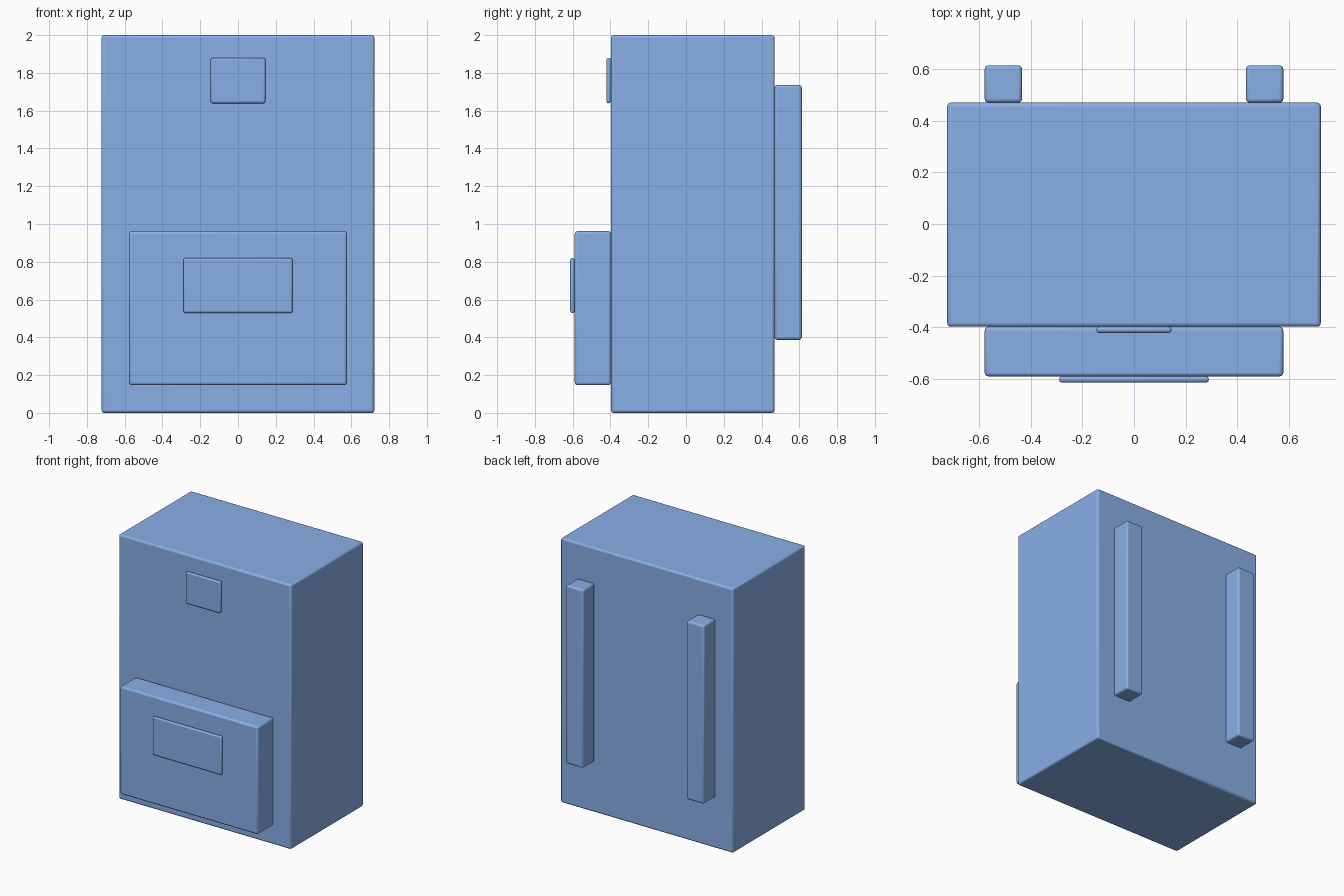
import bpy

if "Cube" in bpy.data.objects:
    bpy.data.objects.remove(bpy.data.objects["Cube"])

# Blue fabric shared by every part
fabric = bpy.data.materials.new("blue_fabric")
fabric.diffuse_color = (0.25, 0.43, 0.8, 1)
fabric.use_nodes = True
fabric.node_tree.nodes["Principled BSDF"].inputs["Base Color"].default_value = fabric.diffuse_color


def block(name, x, y, z, bevel=0.014):
    """Softly bevelled box from (min, max) ranges on each axis."""
    bpy.ops.mesh.primitive_cube_add(size=1)
    ob = bpy.context.object
    ob.name = name
    ranges = (x, y, z)
    for v in ob.data.vertices:
        v.co = [r[1] if c > 0 else r[0] for c, r in zip(v.co, ranges)]
    mod = ob.modifiers.new("soft_edges", 'BEVEL')
    mod.width = bevel
    mod.segments = 3
    ob.data.materials.append(fabric)
    bpy.ops.object.shade_smooth_by_angle()
    return ob


# Main bag
block("bag_body", (-0.722, 0.722), (-0.397, 0.469), (0, 2))

# Front pocket and its flap patch
block("front_pocket", (-0.577, 0.577), (-0.589, -0.397), (0.147, 0.962))
block("pocket_patch", (-0.289, 0.289), (-0.613, -0.589), (0.529, 0.82), 0.011)

# Small patch near the top
block("top_patch", (-0.145, 0.145), (-0.421, -0.397), (1.639, 1.88), 0.011)

# Shoulder straps on the back
for side, x in (("left", (-0.577, -0.433)), ("right", (0.433, 0.577))):
    block(side + "_shoulder_strap", x, (0.469, 0.613), (0.387, 1.736))
